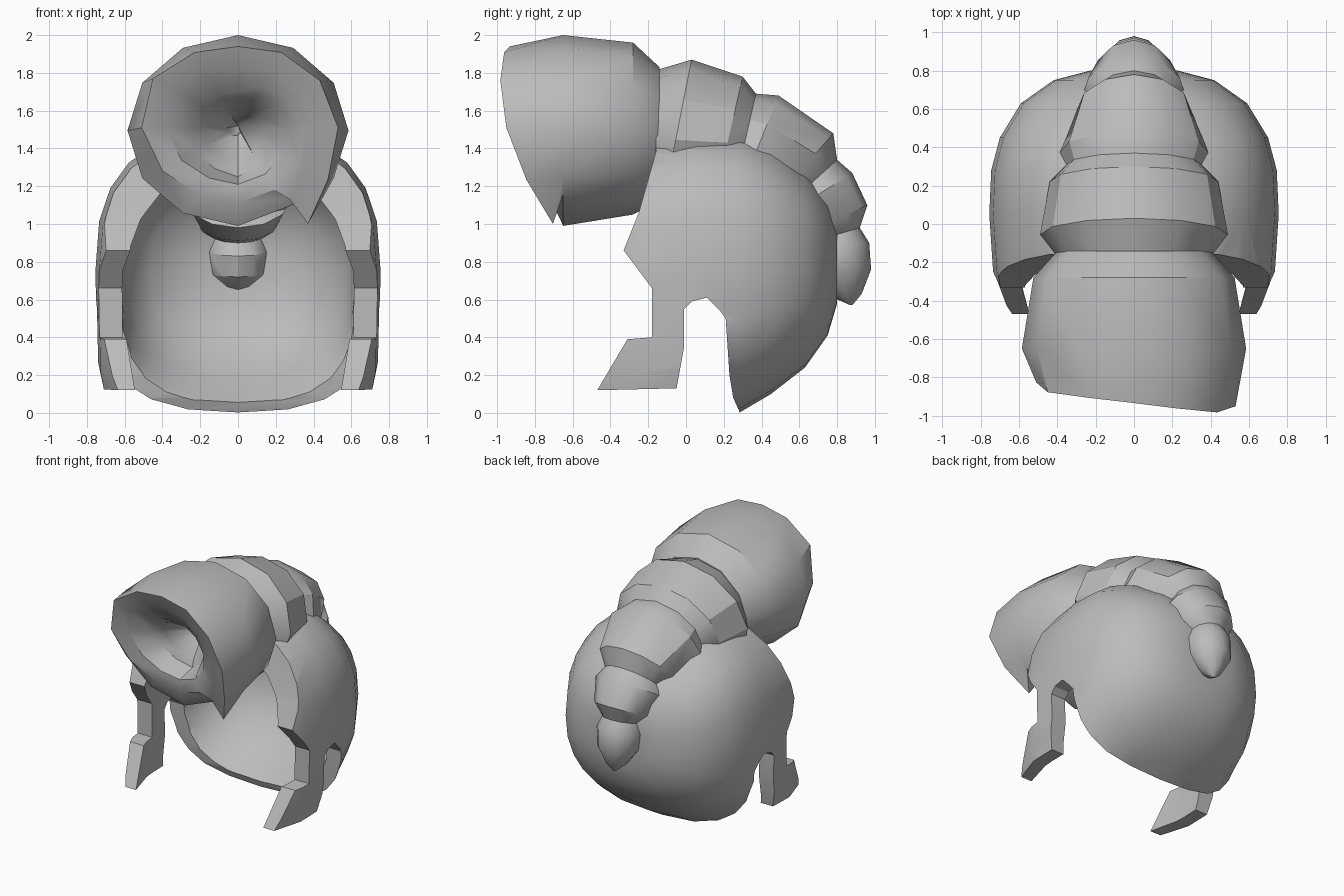
import bpy, bmesh
from math import sin, cos, pi, radians, copysign

cube = bpy.data.objects.get("Cube")
if cube:
    bpy.data.objects.remove(cube)

grey = bpy.data.materials.new("plain grey")
grey.use_nodes = True
grey.diffuse_color = (0.5, 0.5, 0.5, 1)
grey.node_tree.nodes["Principled BSDF"].inputs["Base Color"].default_value = (0.5, 0.5, 0.5, 1)


def finish(name, bm):
    bmesh.ops.remove_doubles(bm, verts=bm.verts, dist=0.0005)
    bmesh.ops.recalc_face_normals(bm, faces=bm.faces)
    mesh = bpy.data.meshes.new(name)
    bm.to_mesh(mesh)
    bm.free()
    obj = bpy.data.objects.new(name, mesh)
    bpy.context.collection.objects.link(obj)
    mesh.materials.append(grey)
    return obj


def select(obj):
    bpy.ops.object.select_all(action='DESELECT')
    obj.select_set(True)
    bpy.context.view_layer.objects.active = obj


def smooth(obj, angle):
    select(obj)
    bpy.ops.object.shade_smooth_by_angle(angle=radians(angle))


def loft(bm, rings):
    """Bridge closed rings of points and cap both ends."""
    loops = [[bm.verts.new(p) for p in ring] for ring in rings]
    n = len(loops[0])
    for a, b in zip(loops, loops[1:]):
        for i in range(n):
            j = (i + 1) % n
            bm.faces.new((a[i], a[j], b[j], b[i]))
    bm.faces.new(loops[0])
    bm.faces.new(loops[-1])


def dome_ring(y, w, top, bottom, n_low, n_top, sides=24, mid=0.75):
    """Rounded-square section of the helmet, with its own top and bottom curve."""
    ring = []
    for i in range(sides):
        a = 2 * pi * i / sides
        c, s = cos(a), sin(a)
        n = n_top if s > 0 else n_low
        h = top - mid if s > 0 else mid - bottom
        ring.append((w * copysign(abs(c) ** (2 / n), c), y,
                     mid + h * copysign(abs(s) ** (2 / n), s)))
    return ring


def dome(name, sections):
    bm = bmesh.new()
    loft(bm, [dome_ring(*s) for s in sections])
    return finish(name, bm)


def cut(obj, tool, operation):
    mod = obj.modifiers.new("cut", 'BOOLEAN')
    mod.object, mod.operation, mod.solver = tool, operation, 'EXACT'
    select(obj)
    bpy.ops.object.modifier_apply(modifier=mod.name)
    bpy.data.objects.remove(tool)


# Helmet shell: hollow dome trimmed by its side outline with cheek guards
shell = dome("helmet_shell", [
    (-.6, .61, 1.42, -.15, 6, 2.6), (-.25, .735, 1.45, -.1, 6, 2.6), (.05, .755, 1.5, -.05, 5, 2.6),
    (.28, .745, 1.49, 0, 2.6, 2.6), (.45, .7, 1.42, .1, 2.5, 2.6), (.63, .59, 1.28, .24, 2.4, 2.6),
    (.75, .42, 1.13, .41, 2.2, 2.6), (.8, .23, .96, .58, 2, 2.6)])
hollow = dome("hollow", [
    (-.7, .49, 1.3, -.4, 6, 1.8), (-.25, .61, 1.34, -.3, 6, 1.8), (.05, .63, 1.36, -.1, 5, 1.9),
    (.28, .62, 1.37, .07, 2.6, 2.2), (.45, .58, 1.3, .18, 2.5, 2.3), (.6, .47, 1.18, .32, 2.4, 2.3),
    (.69, .3, 1.03, .46, 2.2, 2.3), (.73, .15, .92, .6, 2, 2.3)])
cut(shell, hollow, 'DIFFERENCE')

outline = [(-.14, 1.6), (-.16, 1.38), (-.25, 1.06), (-.33, .86), (-.18, .66), (-.18, .4),
           (-.31, .39), (-.47, .12), (-.05, .13), (-.01, .35), (-.01, .55), (.03, .59),
           (.11, .61), (.18, .54), (.21, .5), (.23, .2), (.25, .08), (.29, -.01), (1, -.01), (1, 1.6)]
bm = bmesh.new()
loft(bm, [[(x, y, z) for y, z in outline] for x in (-1, 1)])
cut(shell, finish("side_outline", bm), 'INTERSECT')
smooth(shell, 30)


# Crest tail: tapering segments; each ring has an upper point, a lower point and a half width
def crest_ring(y1, z1, y2, z2, w, sides=12):
    ring = []
    for i in range(sides):
        a = 2 * pi * i / sides
        u = sin(a)
        ring.append((w * cos(a), (y1 + y2) / 2 + u * (y1 - y2) / 2,
                     (z1 + z2) / 2 + u * (z1 - z2) / 2))
    return ring


crest = [(-.14, 1.82, -.2, 1.1, .4), (.03, 1.87, -.14, 1.02, .49), (.3, 1.78, .14, 1.08, .44),
         (.37, 1.69, .24, 1.12, .36), (.49, 1.68, .25, 1.08, .39), (.78, 1.48, .4, 1.05, .3),
         (.8, 1.34, .48, 1.05, .22), (.88, 1.27, .42, .98, .275), (.96, 1.1, .55, .91, .215),
         (.92, .98, .65, .9, .14), (.97, .9, .62, .83, .17), (.98, .76, .65, .72, .155),
         (.93, .63, .78, .61, .07), (.88, .57, .87, .57, .01)]
bm = bmesh.new()
loft(bm, [crest_ring(*c) for c in crest])
smooth(finish("crest_tail", bm), 31)

# Crest scroll: barrel whose front edge winds inward as a stepped spiral
radii = [.63, .55, .53, .5, .46, .43, .46, .52, .51, .46, .41, .4,
         .38, .37, .35, .3, .25, .19, .2, .24, .26, .25, .25, .26,
         .22, .17, .14, .12, .1, .08, .08, .07, .07, .06, .05, .04, .03]
TURN, LAST = 12, len(radii) - 1


def angle(k, shift):
    """Direction of step k; the loose end of the sheet is shifted."""
    return radians(-60 + 30 * k + (shift if k == 0 else 0))


def spiral(k, scale=1.0, sink=0.0):
    r, a = radii[k] * scale, angle(k, 6)
    x, h = r * cos(a), .51 + r * sin(a)
    return x, sink - .66 - .63 * h + .36 * h * h - .12 * x + .018 * max(0, k - 10), 1 + h


bm = bmesh.new()
rim = [bm.verts.new(spiral(k)) for k in range(LAST + 1)]
lip = [bm.verts.new(spiral(k, .75, .05)) for k in range(LAST + 1)]
heart = bm.verts.new((0, -.32, 1.52))
for k in range(LAST):
    bm.faces.new((rim[k], rim[k + 1], lip[k + 1], lip[k]))
    if k + 1 + TURN <= LAST:
        bm.faces.new((lip[k], lip[k + 1], rim[k + 1 + TURN], rim[k + TURN]))
    else:
        bm.faces.new((lip[k], lip[k + 1], heart))
bm.faces.new((lip[LAST - TURN], rim[LAST], lip[LAST], heart))

# Barrel wall from the front edge to the collar
previous = rim[:TURN + 1]
for y, w, top, bottom, shift in [(-.65, .585, 2, .99, 18), (-.28, .525, 1.96, 1.05, 0),
                                 (-.14, .4, 1.83, 1.12, 0)]:
    ring = []
    for k in range(TURN):
        a = angle(k, shift)
        ring.append(bm.verts.new((w * cos(a), y, (top + bottom) / 2 + (top - bottom) / 2 * sin(a))))
    ring.append(ring[0])
    for k in range(TURN):
        bm.faces.new((previous[k], previous[k + 1], ring[k + 1], ring[k]))
    if shift:
        bm.faces.new((rim[0], lip[0], rim[TURN], ring[0]))
    previous = ring
bm.faces.new(previous[:TURN])
smooth(finish("crest_scroll", bm), 35)
